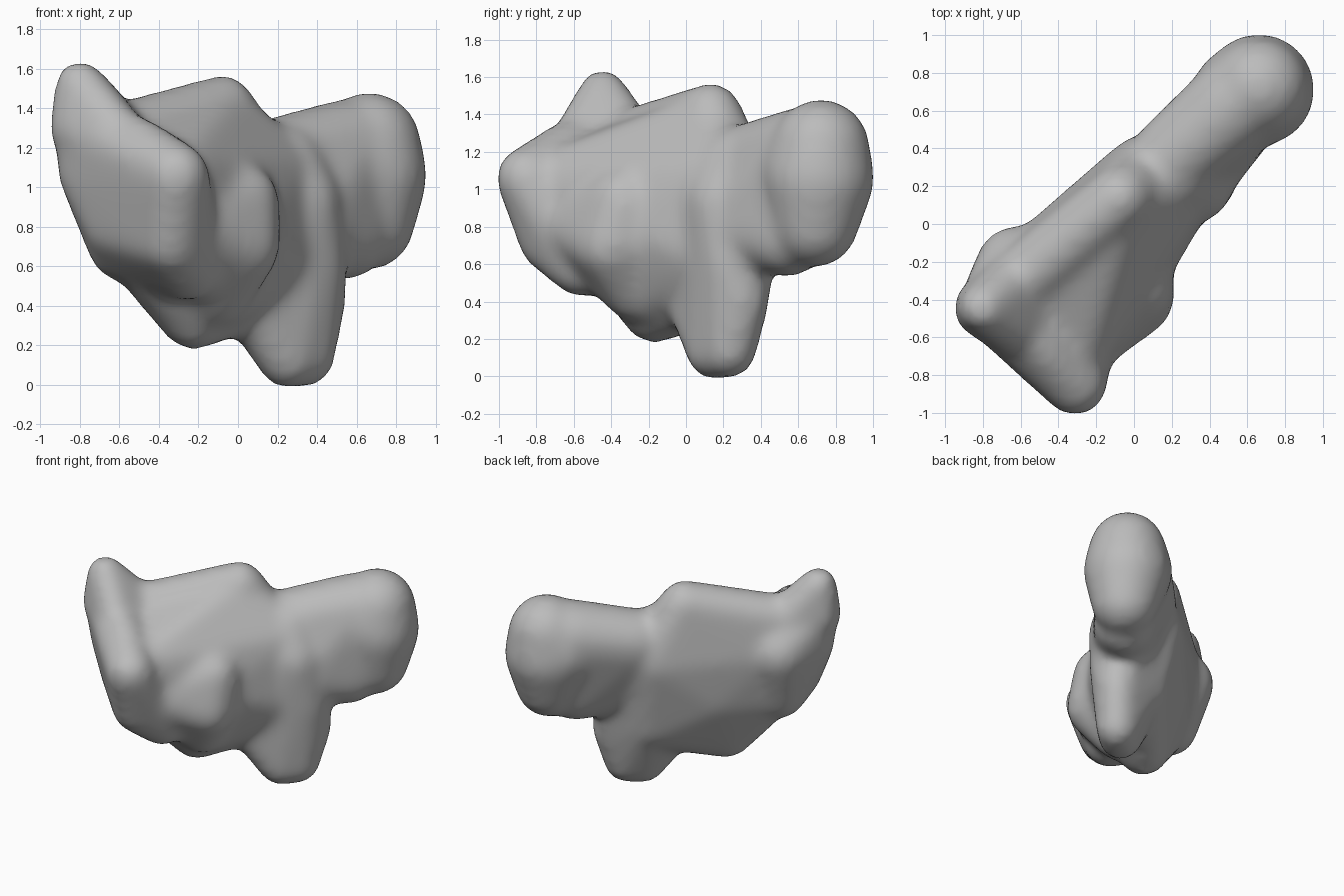
import bpy, bmesh, math
from mathutils import Vector

cube = bpy.data.objects.get("Cube")
if cube:
    bpy.data.objects.remove(cube, do_unlink=True)

# The bone runs diagonally: u is along it, v is across it
R = math.sqrt(0.5)


def place(u, v, z):
    return Vector(((u + v) * R, (u - v) * R, z))


def add_hull(bm, balls):
    """Convex lump wrapped around balls given as (u, v, z, radius)."""
    part = bmesh.new()
    for u, v, z, r in balls:
        ball = bmesh.ops.create_icosphere(part, subdivisions=3, radius=r)
        bmesh.ops.translate(part, verts=ball["verts"], vec=place(u, v, z))
    points = [p.co.copy() for p in part.verts]
    part.clear()
    for p in points:
        part.verts.new(p)
    hull = bmesh.ops.convex_hull(part, input=part.verts)
    spare = {g for g in hull["geom_interior"] if isinstance(g, bmesh.types.BMVert)}
    bmesh.ops.delete(part, geom=list(spare), context="VERTS")
    bmesh.ops.recalc_face_normals(part, faces=part.faces)
    mesh = bpy.data.meshes.new("lump")
    part.to_mesh(mesh)
    part.free()
    bm.from_mesh(mesh)
    bpy.data.meshes.remove(mesh)


bm = bmesh.new()

# Raised peak at the front
add_hull(bm, [(-.88, -.25, 1.515, .13), (-.88, -.25, 1.3, .16),
              (-.62, -.22, 1.2, .18), (-.82, .1, 1.15, .14)])
# Broad rounded front face
add_hull(bm, [(-.87, -.24, 1.28, .15), (-.82, .38, 1.06, .17),
              (-.82, .1, 1.22, .14), (-.76, .28, .72, .16),
              (-.62, -.2, .7, .18), (-.60, -.28, 1.05, .22),
              (-.57, .22, .59, .17), (-.76, -.1, .8, .17),
              (-.84, -.24, 1.07, .15)])
# Main body with its top hump and low keel
add_hull(bm, [(-.55, -.2, 1.27, .18), (.04, -.15, 1.4, .17),
              (-.5, -.2, 1.05, .21), (.22, -.12, 1.0, .24),
              (-.58, -.17, .72, .18), (-.54, -.03, .59, .17),
              (-.28, -.04, .35, .175), (-.15, -.14, .72, .22),
              (.25, -.05, .5, .2)])
# Sloping side from the ridge down to the front face and column
add_hull(bm, [(-.5, -.18, 1.24, .17), (.04, -.14, 1.36, .16),
              (-.7, .25, 1.05, .17), (.3, .0, 1.05, .2),
              (-.25, .18, .82, .2), (.25, .05, .65, .2),
              (-.5, .2, .65, .17), (-.2, .06, .45, .18)])
# Knob on the side
add_hull(bm, [(-.22, .25, .93, .19), (-.27, .29, .7, .2),
              (-.58, .25, .8, .19), (-.1, .1, .8, .2),
              (-.27, .12, .46, .17)])
# Upright column that ends in the lower prong
add_hull(bm, [(.28, .07, .13, .15), (.41, .08, .135, .145),
              (.12, .02, .36, .16), (.49, .07, .4, .15),
              (.37, .06, .92, .22), (.43, .07, .6, .2),
              (.35, -.05, 1.1, .23), (.28, -.03, .5, .2)])
# Neck and tall rounded head
add_hull(bm, [(.4, -.1, 1.13, .23), (.82, -.07, 1.19, .255),
              (.77, 0, .74, .21), (.43, .02, .8, .23)])
add_hull(bm, [(.98, -.04, 1.22, .265), (.97, -.035, 1.06, .3),
              (.96, -.02, .81, .23), (.88, -.06, 1.1, .285)])

mesh = bpy.data.meshes.new("bone")
bm.to_mesh(mesh)
bm.free()
bone = bpy.data.objects.new("bone", mesh)
bpy.context.collection.objects.link(bone)

# Fuse the lumps and soften the joints
remesh = bone.modifiers.new("fuse", "REMESH")
remesh.mode = "VOXEL"
remesh.voxel_size = 0.03
remesh.use_smooth_shade = True
soften = bone.modifiers.new("soften", "SMOOTH")
soften.factor = 0.5
soften.iterations = 22

# Plain grey surface
grey = bpy.data.materials.new("grey")
grey.use_nodes = True
colour = (0.5, 0.5, 0.5, 1)
grey.diffuse_color = colour
grey.node_tree.nodes["Principled BSDF"].inputs["Base Color"].default_value = colour
mesh.materials.append(grey)
